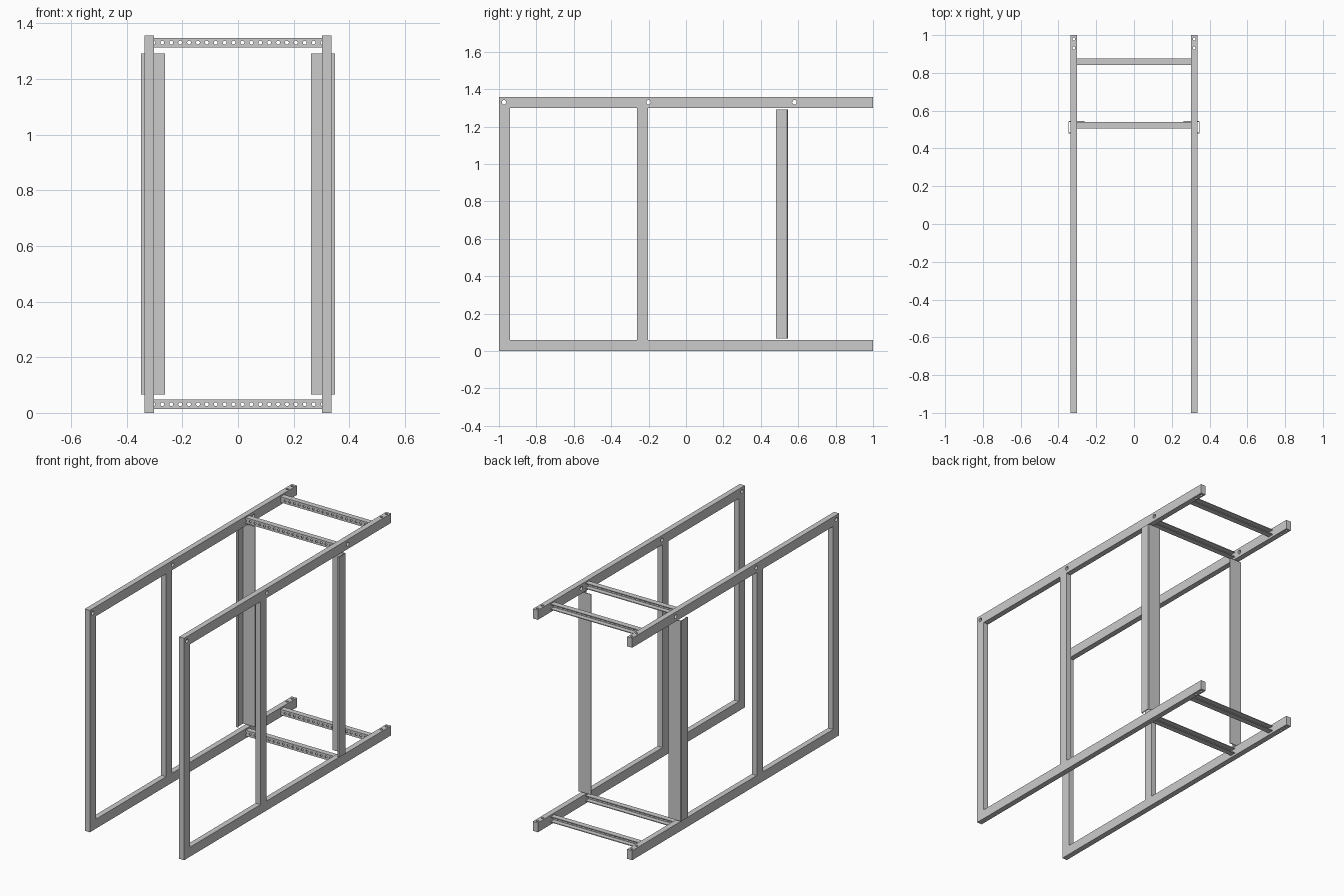
import bpy, bmesh
from mathutils import Matrix, Vector
from math import pi

if "Cube" in bpy.data.objects:
    bpy.data.objects.remove(bpy.data.objects["Cube"])

H = 1.357            # overall height
XI, XO = 0.302, 0.336  # inner and outer faces of the side frames
T = 0.058            # tube depth


def make(name, bm):
    bmesh.ops.recalc_face_normals(bm, faces=bm.faces)
    me = bpy.data.meshes.new(name)
    bm.to_mesh(me)
    bm.free()
    ob = bpy.data.objects.new(name, me)
    bpy.context.collection.objects.link(ob)
    return ob


def box(name, x, y, z):
    bm = bmesh.new()
    c = Vector(((x[0] + x[1]) / 2, (y[0] + y[1]) / 2, (z[0] + z[1]) / 2))
    m = Matrix.Translation(c) @ Matrix.Diagonal((x[1] - x[0], y[1] - y[0], z[1] - z[0], 1))
    bmesh.ops.create_cube(bm, size=1, matrix=m)
    return make(name, bm)


def extrude(name, pts, vec):
    bm = bmesh.new()
    f = bm.faces.new([bm.verts.new(p) for p in pts])
    r = bmesh.ops.extrude_face_region(bm, geom=[f], use_keep_orig=True)
    bmesh.ops.translate(bm, vec=vec, verts=[v for v in r["geom"] if isinstance(v, bmesh.types.BMVert)])
    return make(name, bm)


def drill(ob, holes, segs=16):
    # holes: (centre, axis, radius, length)
    bm = bmesh.new()
    rot = {"x": Matrix.Rotation(pi / 2, 4, "Y"), "y": Matrix.Rotation(pi / 2, 4, "X"), "z": Matrix()}
    for c, axis, r, length in holes:
        bmesh.ops.create_cone(bm, cap_ends=True, segments=segs, radius1=r, radius2=r, depth=length,
                              matrix=Matrix.Translation(c) @ rot[axis])
    cutter = make("hole_cutter", bm)
    cutter.hide_render = True
    mod = ob.modifiers.new("holes", "BOOLEAN")
    mod.operation, mod.solver, mod.object = "DIFFERENCE", "EXACT", cutter
    bpy.context.view_layer.objects.active = ob
    bpy.ops.object.modifier_apply(modifier=mod.name)
    bpy.data.objects.remove(cutter)


for side, s in (("left", -1), ("right", 1)):
    xs = sorted((s * XI, s * XO))
    xm = s * (XI + XO) / 2

    # Long rails, drilled vertically at the back end; the top one also sideways
    for level, z0 in (("bottom", 0), ("top", H - T)):
        rail = box(f"{side}_{level}_rail", xs, (-1, 1), (z0, z0 + T))
        holes = [((xm, y, z0 + T / 2), "z", 0.008, 0.2) for y in (0.98, 0.932)]
        if level == "top":
            holes += [((xm, y, 1.33), "x", 0.012, 0.2) for y in (-0.973, -0.2, 0.58)]
        drill(rail, holes)

    # Upright tubes
    for name, y in (("front", -1), ("middle", -0.262)):
        box(f"{side}_{name}_post", xs, (y, y + T), (T, H - T))

    # Folded sheet upright: back flange, side flange and small front lip
    prof = [(0.262, 0.545), (0.344, 0.545), (0.348, 0.541), (0.348, 0.48), (0.337, 0.48),
            (0.337, 0.485), (0.343, 0.485), (0.343, 0.54), (0.262, 0.54)]
    extrude(f"{side}_folded_upright", [(s * x, y, 0.066) for x, y in prof], (0, 0, H - 0.132))

# Perforated cross channels, open to the back
for level, zc in (("bottom", 0.031), ("top", H - 0.026)):
    for place, y in (("inner", 0.506), ("rear", 0.842)):
        d, h, t = 0.034, 0.0175, 0.005
        prof = [(0, -h), (d, -h), (d, -h + t), (t, -h + t), (t, h - t), (d, h - t), (d, h), (0, h)]
        bar = extrude(f"{level}_{place}_cross_channel",
                      [(-XI, y + a, zc + b) for a, b in prof], (2 * XI, 0, 0))
        drill(bar, [(((k - 9.5) * 0.032, y, zc), "y", 0.007, 0.03) for k in range(20)], 12)
